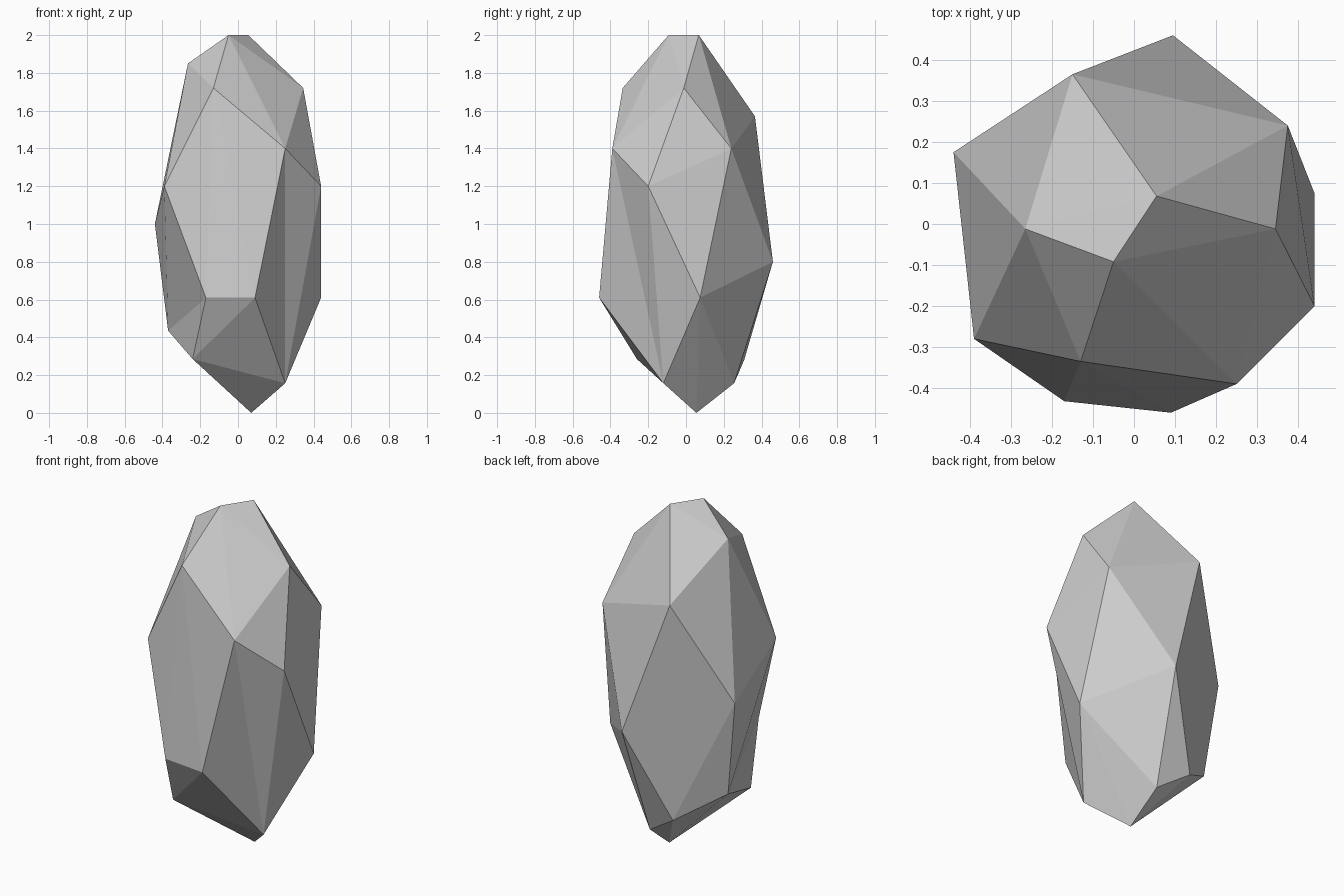
import bpy, bmesh

if "Cube" in bpy.data.objects:
    bpy.data.objects.remove(bpy.data.objects["Cube"])

# Corner points of the faceted stone
corners = dict(
    # crown
    E=(.055, .068, 2), F=(-.05, -.092, 2), G=(-.265, -.012, 1.85),
    H=(.345, -.012, 1.72), L=(-.13, -.335, 1.72), B=(-.15, .365, 1.57),
    # upper girdle
    D=(.375, .24, 1.4), M=(.25, -.39, 1.4), J=(.44, -.2, 1.2),
    K=(-.39, -.28, 1.2), C=(-.44, .175, 1.0),
    # lower girdle
    A=(.095, .46, .8), I=(.44, .075, .61), N=(-.17, -.432, .61),
    O=(.09, -.46, .61), S=(-.37, .138, .435),
    # base
    R=(-.24, -.26, .285), U=(-.13, .308, .28), Q=(.25, -.12, .157),
    T=(.056, .255, .157), P=(.07, .055, 0))

# Stretch a skin of facets around the corners
bm = bmesh.new()
v = {name: bm.verts.new(co) for name, co in corners.items()}
bmesh.ops.convex_hull(bm, input=list(bm.verts))


def turn_edge(a, b, c, d):
    """Replace ridge a-b by the shallow valley c-d."""
    ridge = bm.edges.get((v[a], v[b]))
    if ridge:
        bmesh.ops.delete(bm, geom=[ridge], context='EDGES')
        bm.faces.new((v[a], v[c], v[d]))
        bm.faces.new((v[b], v[d], v[c]))


# Two shallow hollows in the sides
turn_edge('J', 'O', 'M', 'Q')
turn_edge('K', 'R', 'S', 'N')
bmesh.ops.recalc_face_normals(bm, faces=list(bm.faces))

mesh = bpy.data.meshes.new("stone")
bm.to_mesh(mesh)
bm.free()
stone = bpy.data.objects.new("stone", mesh)
bpy.context.collection.objects.link(stone)
